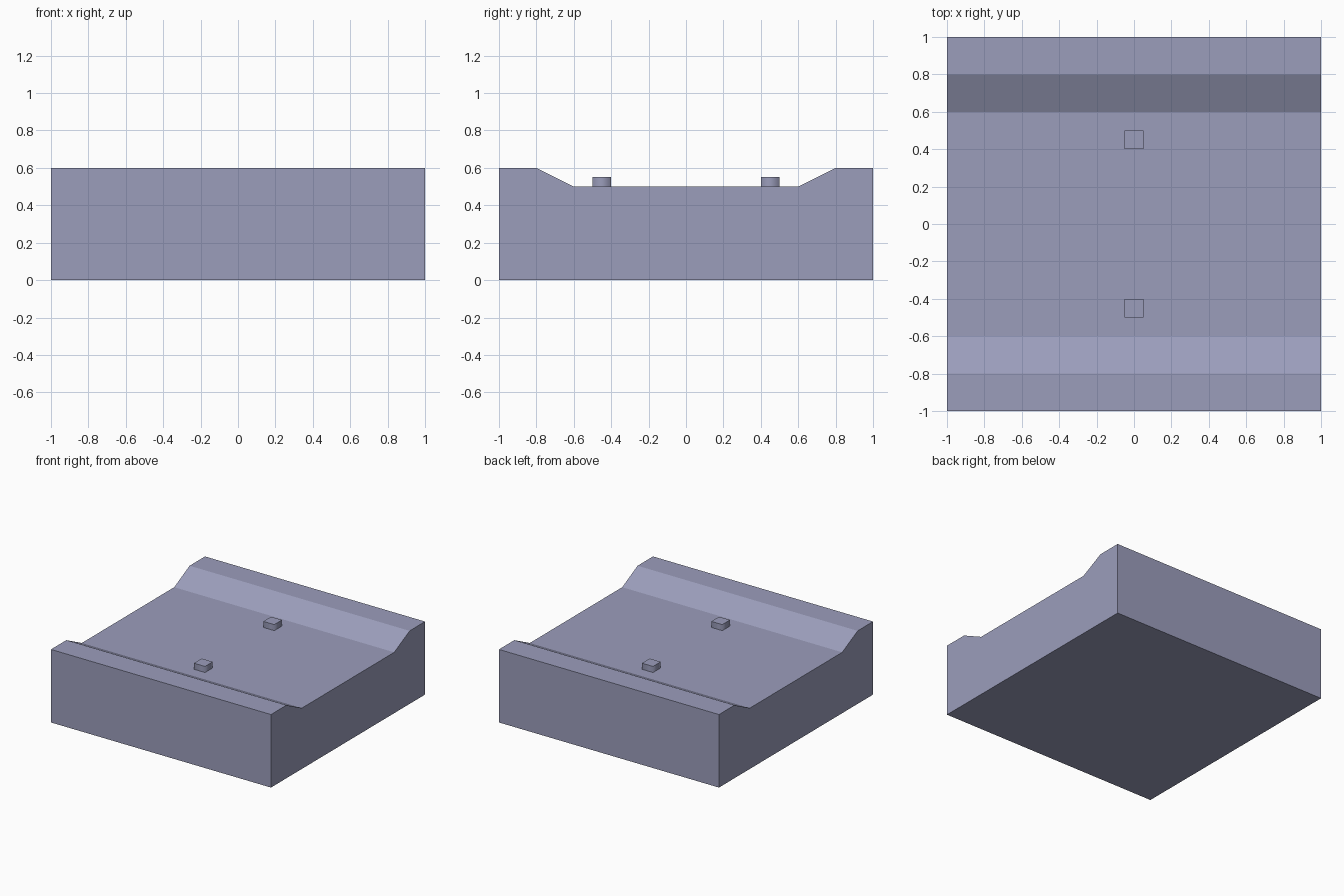
import bpy, bmesh

if "Cube" in bpy.data.objects:
    bpy.data.objects.remove(bpy.data.objects["Cube"])

# One flat blue-grey colour for the whole model
mat = bpy.data.materials.new("blue_grey")
mat.diffuse_color = (0.33, 0.34, 0.50, 1.0)
mat.use_nodes = True
mat.node_tree.nodes["Principled BSDF"].inputs["Base Color"].default_value = mat.diffuse_color


def make_object(name, bm):
    bmesh.ops.recalc_face_normals(bm, faces=bm.faces)
    mesh = bpy.data.meshes.new(name)
    bm.to_mesh(mesh)
    bm.free()
    mesh.materials.append(mat)
    obj = bpy.data.objects.new(name, mesh)
    bpy.context.collection.objects.link(obj)
    return obj


# Channel block: a mirrored (y, z) profile extruded along x
half = [(1.0, 0.0), (1.0, 0.6), (0.8, 0.6), (0.6, 0.5)]
profile = half + [(-y, z) for y, z in reversed(half)]
bm = bmesh.new()
end = bm.faces.new([bm.verts.new((-1.0, y, z)) for y, z in profile])
ext = bmesh.ops.extrude_face_region(bm, geom=[end], use_keep_orig=True)
verts = [v for v in ext["geom"] if isinstance(v, bmesh.types.BMVert)]
bmesh.ops.translate(bm, verts=verts, vec=(2.0, 0.0, 0.0))
make_object("channel_block", bm)

# Two small square pegs on the channel floor, sides smooth and caps flat
for name, y in (("front_peg", -0.45), ("back_peg", 0.45)):
    bm = bmesh.new()
    bmesh.ops.create_cube(bm, size=1.0)
    bmesh.ops.scale(bm, verts=bm.verts, vec=(0.1, 0.1, 0.05))
    bmesh.ops.translate(bm, verts=bm.verts, vec=(0.0, y, 0.525))
    bm.normal_update()
    for f in bm.faces:
        f.smooth = abs(f.normal.z) < 0.5
        if not f.smooth:
            for e in f.edges:
                e.smooth = False
    make_object(name, bm)
